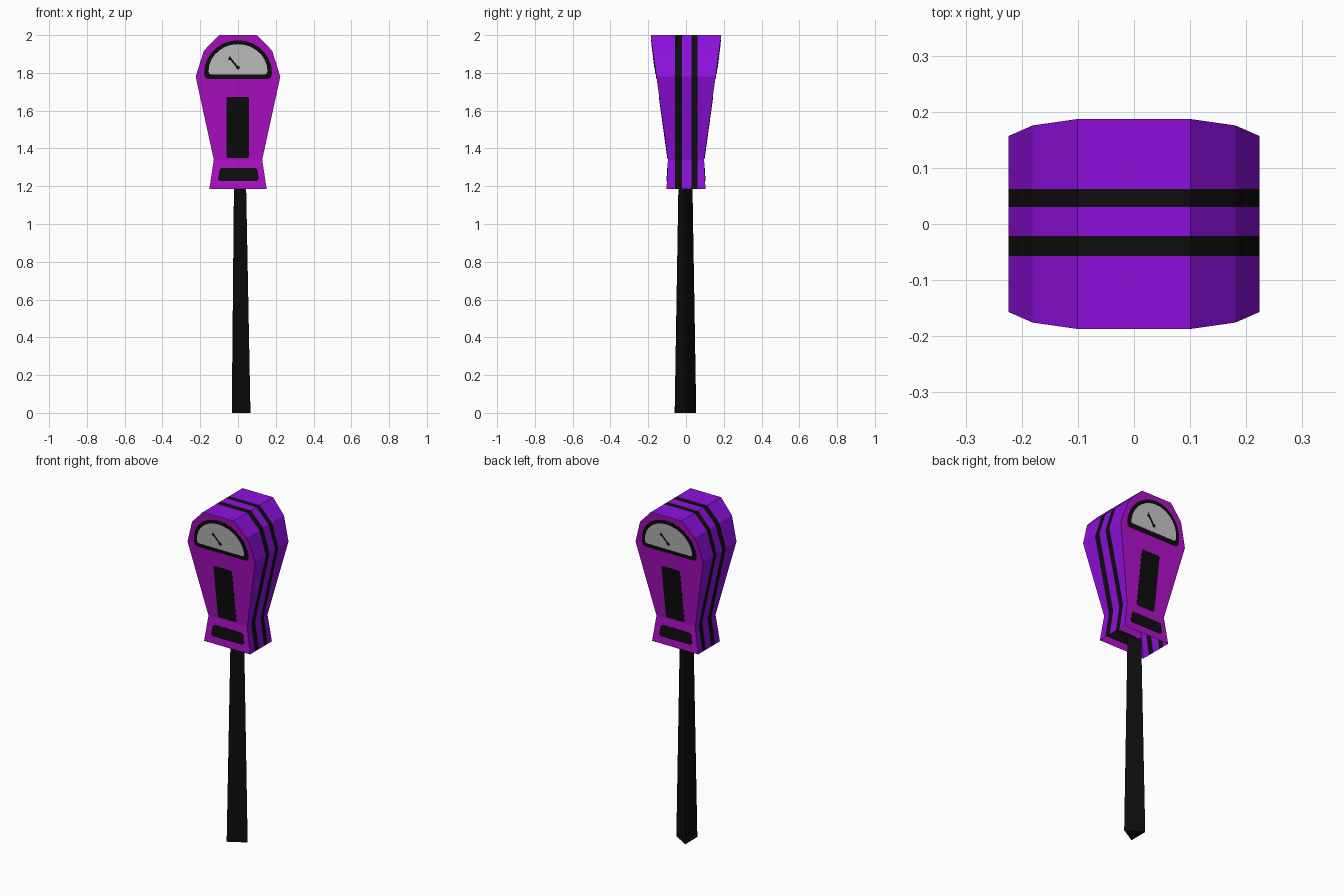
import bpy, bmesh, math

if "Cube" in bpy.data.objects:
    bpy.data.objects.remove(bpy.data.objects["Cube"])


def material(name, rgb):
    m = bpy.data.materials.new(name)
    m.diffuse_color = (*rgb, 1)
    m.use_nodes = True
    m.node_tree.nodes["Principled BSDF"].inputs["Base Color"].default_value = m.diffuse_color
    return m


MAGENTA = material("magenta face", (0.43, 0.005, 0.58))
PURPLE = material("purple casing", (0.27, 0.005, 0.72))
BLACK = material("black", (0.004, 0.004, 0.004))
GREY = material("dial grey", (0.56, 0.56, 0.56))


def finish(name, bm, mats):
    me = bpy.data.meshes.new(name)
    bm.to_mesh(me)
    bm.free()
    for m in mats:
        me.materials.append(m)
    ob = bpy.data.objects.new(name, me)
    bpy.context.collection.objects.link(ob)
    return ob


def depth(z):
    """Half depth of the head at height z."""
    if z >= 1.34:
        return 0.096 + (z - 1.34) / 0.66 * 0.091
    return 0.103 - (z - 1.185) / 0.155 * 0.007


# Head: open-bottomed shell, with stripes cut around the casing
right = [(0.152, 1.185), (0.128, 1.34), (0.224, 1.78), (0.181, 1.917), (0.101, 2.0)]
outline = right + [(-x, z) for x, z in reversed(right)]
bm = bmesh.new()
front = [bm.verts.new((x, -depth(z), z)) for x, z in outline]
back = [bm.verts.new((x, depth(z), z)) for x, z in outline]
n = len(outline)
for ring in (front, back):
    bm.faces.new(ring[1:-1])
    bm.faces.new((ring[0], ring[1], ring[-2], ring[-1]))
for i in range(n - 1):
    bm.faces.new((front[i], back[i], back[i + 1], front[i + 1]))
bmesh.ops.recalc_face_normals(bm, faces=bm.faces[:])
top = max(bm.faces, key=lambda f: f.calc_center_median().z)
if top.normal.z < 0:
    bmesh.ops.reverse_faces(bm, faces=bm.faces[:])
stripes = [(-0.057, -0.021), (0.030, 0.062)]
for y in (y for s in stripes for y in s):
    bmesh.ops.bisect_plane(bm, geom=bm.verts[:] + bm.edges[:] + bm.faces[:],
                           plane_co=(0, y, 0), plane_no=(0, 1, 0))
bm.normal_update()
for f in bm.faces:
    y = f.calc_center_median().y
    if abs(f.normal.y) > 0.7:
        f.material_index = 0
    else:
        f.material_index = 2 if any(a < y < b for a, b in stripes) else 1
finish("meter_head", bm, [MAGENTA, PURPLE, BLACK])


def plate(name, pts, mat, t):
    """Thin plate lying on the sloped front and back faces."""
    for side, s in (("front", -1), ("back", 1)):
        bm = bmesh.new()
        outer, inner = ([bm.verts.new((-s * x, s * (depth(z) + o), z)) for x, z in pts]
                        for o in (t, -t))
        bm.faces.new(outer)
        bm.faces.new(inner[::-1])
        for i in range(len(pts)):
            j = (i + 1) % len(pts)
            bm.faces.new((outer[j], outer[i], inner[i], inner[j]))
        bmesh.ops.recalc_face_normals(bm, faces=bm.faces[:])
        finish(side + "_" + name, bm, [mat])


def dome(rx, z0, z1, base, c):
    """Half-round dial outline with clipped bottom corners."""
    arc = [(rx * math.cos(a), z0 + (z1 - z0) * math.sin(a))
           for a in (math.pi * i / 14 for i in range(15))]
    return arc + [(-rx + c * 0.3, base + c * 0.3), (-rx + c, base),
                  (rx - c, base), (rx - c * 0.3, base + c * 0.3)]


# Dial
plate("dial_rim", dome(0.180, 1.797, 1.973, 1.768, 0.022), BLACK, 0.002)
plate("dial_glass", dome(0.156, 1.808, 1.952, 1.792, 0.012), GREY, 0.0035)

# Needle: slim bar, arrow tip and pivot
plate("needle", [(0.004, 1.829), (-0.003, 1.822), (-0.040, 1.868), (-0.054, 1.870),
                 (-0.044, 1.890), (-0.034, 1.876)], BLACK, 0.0045)
plate("needle_pivot", [(0.010 * math.cos(a), 1.828 + 0.010 * math.sin(a))
                       for a in (math.pi * i / 4 for i in range(8))], BLACK, 0.0047)

# Upper panel and lower slot
plate("panel", [(-0.062, 1.358), (-0.055, 1.35), (0.050, 1.35), (0.058, 1.358),
                (0.058, 1.665), (0.052, 1.672), (-0.057, 1.672), (-0.062, 1.665)],
      BLACK, 0.002)
plate("slot", [(-0.106, 1.238), (-0.098, 1.228), (0.100, 1.228), (0.110, 1.238),
               (0.103, 1.288), (0.095, 1.296), (-0.088, 1.296), (-0.097, 1.288)],
      BLACK, 0.002)

# Post: tapered three-sided prism
bm = bmesh.new()
bmesh.ops.create_cone(bm, cap_ends=True, segments=3, radius1=0.066, radius2=0.043, depth=1.2)
ang = math.atan2(*[(v.co.y, v.co.x) for v in bm.verts][0])
for v in bm.verts:
    x, y = v.co.x, v.co.y
    v.co = (x * math.cos(-ang) - y * math.sin(-ang),
            x * math.sin(-ang) + y * math.cos(-ang) - 0.003, v.co.z + 0.6)
finish("post", bm, [BLACK])
